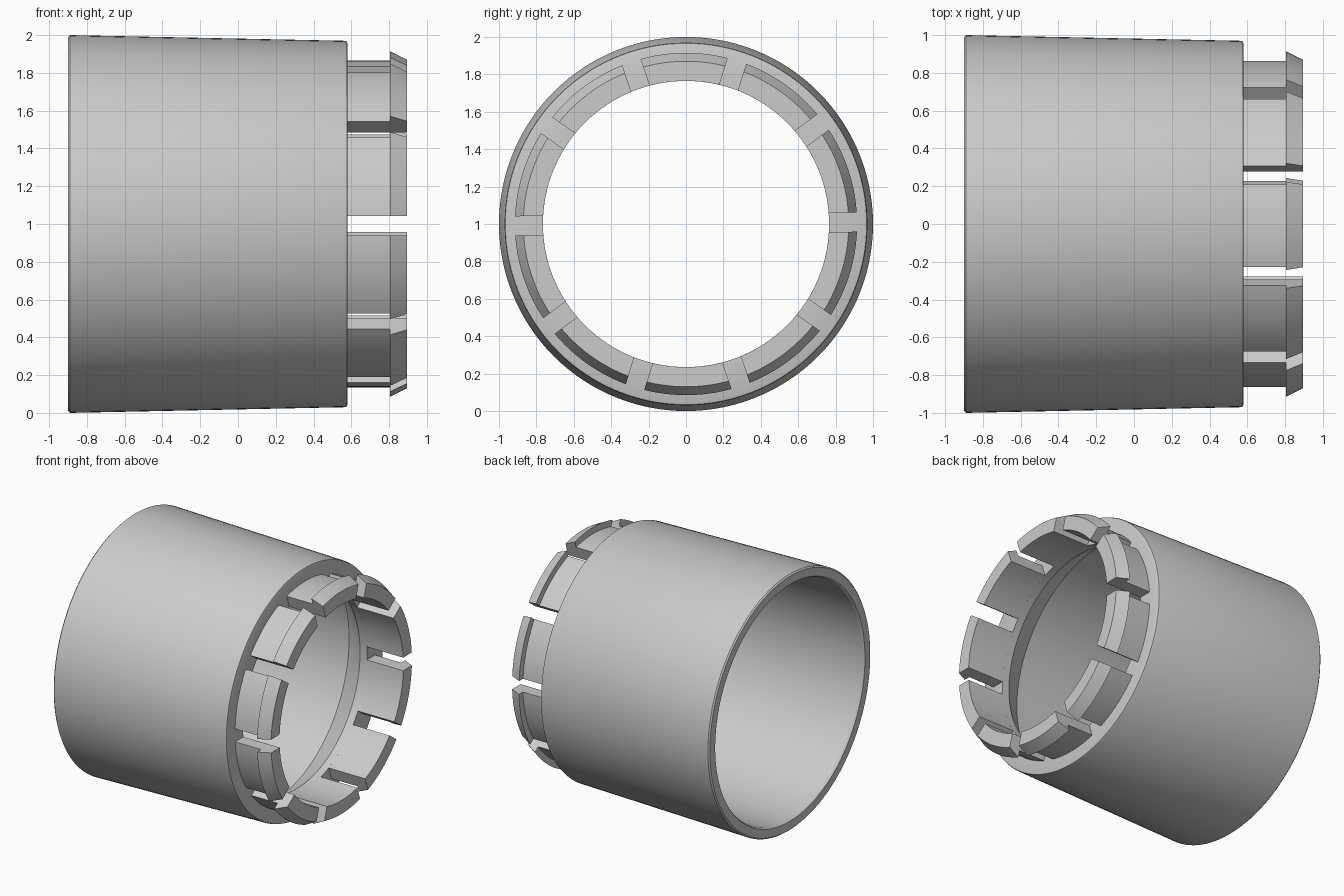
import bpy
import bmesh
from math import asin, cos, sin, pi, radians

if "Cube" in bpy.data.objects:
    bpy.data.objects.remove(bpy.data.objects["Cube"], do_unlink=True)

SLOTS = 10
HALF_SLOT = 0.0515
TURN = radians(0.65)

grey = bpy.data.materials.new("plain grey")
grey.use_nodes = True
colour = (0.6, 0.6, 0.6, 1)
grey.diffuse_color = colour
grey.node_tree.nodes["Principled BSDF"].inputs["Base Color"].default_value = colour


def ring_point(bm, x, r, angle):
    return bm.verts.new((x, r * cos(angle), 1 + r * sin(angle)))


def bridge(bm, rows, closed):
    """Skin neighbouring cross-sections, each a closed loop of vertices."""
    pairs = list(zip(rows, rows[1:]))
    if closed:
        pairs.append((rows[-1], rows[0]))
    for a, b in pairs:
        n = len(a)
        for i in range(n):
            j = (i + 1) % n
            bm.faces.new((a[i], a[j], b[j], b[i]))


def finish(bm, name):
    bmesh.ops.recalc_face_normals(bm, faces=bm.faces)
    mesh = bpy.data.meshes.new(name)
    bm.to_mesh(mesh)
    bm.free()
    mesh.materials.append(grey)
    obj = bpy.data.objects.new(name, mesh)
    bpy.context.collection.objects.link(obj)
    bpy.ops.object.select_all(action="DESELECT")
    obj.select_set(True)
    bpy.context.view_layer.objects.active = obj
    bpy.ops.object.shade_smooth_by_angle(angle=radians(25))
    return obj


# Tapered sleeve: (x, radius) section turned around the x axis
sleeve_section = [
    (-0.9, 0.99), (-0.89, 1.0), (0.565, 0.97), (0.576, 0.966), (0.58, 0.955),
    (0.58, 0.765), (0.52, 0.765), (0.32, 0.915), (-0.885, 0.915), (-0.9, 0.925),
]
bm = bmesh.new()
STEPS = 120
rows = [[ring_point(bm, x, r, 2 * pi * k / STEPS) for x, r in sleeve_section]
        for k in range(STEPS)]
bridge(bm, rows, closed=True)
finish(bm, "sleeve")

# Snap clips: hooked section swept over an arc, with parallel-sided gaps between
clip_section = [
    (0.58, 0.865), (0.805, 0.865), (0.805, 0.915),
    (0.895, 0.87), (0.895, 0.765), (0.58, 0.765),
]
ARC = 12
for n in range(SLOTS):
    middle = TURN + 2 * pi * (n + 0.5) / SLOTS
    bm = bmesh.new()
    rows = []
    for k in range(ARC + 1):
        t = 2 * k / ARC - 1
        rows.append([ring_point(bm, x, r, middle + t * (pi / SLOTS - asin(HALF_SLOT / r)))
                     for x, r in clip_section])
    bridge(bm, rows, closed=False)
    for end in (rows[0], rows[-1]):
        bm.faces.new(end)
    finish(bm, f"snap_clip_{n + 1}")
